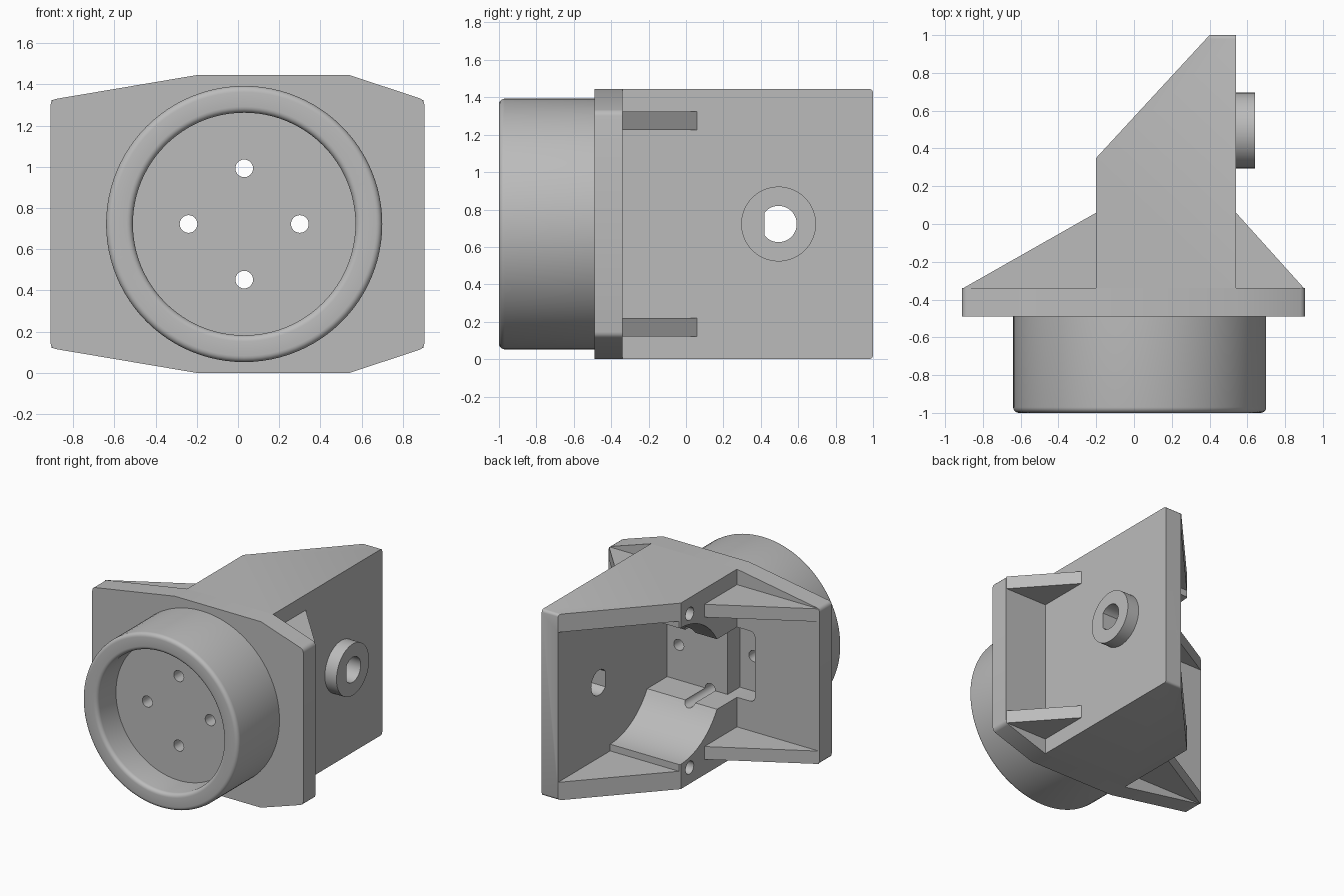
import bpy, bmesh
from math import sin, cos, pi, asin, radians

cube = bpy.data.objects.get("Cube")
if cube:
    bpy.data.objects.remove(cube, do_unlink=True)

grey = bpy.data.materials.new("plain_grey")
grey.use_nodes = True
GREY = (0.5, 0.5, 0.5, 1)
grey.diffuse_color = GREY
grey.node_tree.nodes["Principled BSDF"].inputs["Base Color"].default_value = GREY

CX, CZ = 0.03, 0.7225          # axis of the round socket
HEIGHT = 2 * CZ
PLACE = {"x": lambda a, b, t: (t, a, b),
         "y": lambda a, b, t: (a, t, b),
         "z": lambda a, b, t: (a, b, t)}


def finish(name, bm):
    bmesh.ops.recalc_face_normals(bm, faces=bm.faces)
    mesh = bpy.data.meshes.new(name)
    bm.to_mesh(mesh)
    bm.free()
    mesh.materials.append(grey)
    ob = bpy.data.objects.new(name, mesh)
    bpy.context.collection.objects.link(ob)
    return ob


def prism(name, points, axis, lo, hi, bevel_rule=None, width=0.02):
    """Extrude a flat outline along an axis, optionally rounding some edges."""
    bm = bmesh.new()
    low, high = ([bm.verts.new(PLACE[axis](a, b, t)) for a, b in points] for t in (lo, hi))
    bm.faces.new(low)
    bm.faces.new(high)
    n = len(points)
    for i in range(n):
        j = (i + 1) % n
        bm.faces.new((low[i], low[j], high[j], high[i]))
    if bevel_rule:
        edges = [e for e in bm.edges if bevel_rule(*(v.co for v in e.verts))]
        bmesh.ops.bevel(bm, geom=edges, offset=width, segments=3, profile=0.5, affect="EDGES")
    return finish(name, bm)


def arc(ca, cb, r, start, end, steps):
    return [(ca + r * cos(start + (end - start) * i / steps),
             cb + r * sin(start + (end - start) * i / steps)) for i in range(steps + 1)]


def circle(ca, cb, r, n=32):
    return arc(ca, cb, r, 0, 2 * pi, n)[:-1]


def rect(a0, b0, a1, b1):
    return [(a0, b0), (a1, b0), (a1, b1), (a0, b1)]


def activate(ob):
    bpy.ops.object.select_all(action="DESELECT")
    ob.select_set(True)
    bpy.context.view_layer.objects.active = ob


def cut(ob, *cutters):
    for cutter in cutters:
        cutter.hide_render = True
        mod = ob.modifiers.new("cut", "BOOLEAN")
        mod.operation, mod.solver, mod.object = "DIFFERENCE", "EXACT", cutter
        activate(ob)
        bpy.ops.object.modifier_apply(modifier=mod.name)
        bpy.data.objects.remove(cutter, do_unlink=True)


def smooth(ob):
    activate(ob)
    bpy.ops.object.shade_smooth_by_angle(angle=radians(35))


def cut_bolt_holes(ob):
    # four through holes around the socket axis
    for da, db in ((1, 0), (-1, 0), (0, 1), (0, -1)):
        cut(ob, prism("hole_cutter", circle(CX + 0.27 * da, CZ + 0.27 * db, 0.043, 24),
                      "y", -1.1, 0.3))


# round socket: lathed cup with a rounded rim
FRONT, FLOOR, BACK, R_OUT, R_IN, RIM = -1, -0.77, -0.49, 0.67, 0.54, 0.03
profile = [(0, BACK), (R_OUT, BACK)]
profile += arc(R_OUT - RIM, FRONT + RIM, RIM, 0, -pi / 2, 5)
profile += arc(R_IN + RIM, FRONT + RIM, RIM, -pi / 2, -pi, 5)
profile += [(R_IN, FLOOR), (0, FLOOR)]
bm = bmesh.new()
verts = [bm.verts.new((CX + r, y, CZ)) for r, y in profile]
edges = [bm.edges.new(pair) for pair in zip(verts, verts[1:])]
bmesh.ops.spin(bm, geom=verts + edges, cent=(CX, 0, CZ), axis=(0, 1, 0),
               angle=2 * pi, steps=96, use_merge=True)
bmesh.ops.remove_doubles(bm, verts=bm.verts, dist=0.0001)
socket = finish("round_socket", bm)
cut_bolt_holes(socket)
smooth(socket)

# flange plate with tapered corners and a pocket in its back
half = [(-0.91, 0.12), (-0.2, 0), (0.54, 0), (0.905, 0.12)]
outline = half + [(x, HEIGHT - z) for x, z in reversed(half)]
flange = prism("flange_plate", outline, "y", BACK, -0.34,
               lambda p, q: abs(p.x) > 0.9 and abs(p.y - q.y) > 0.1, 0.025)
LEDGE = 0.45
cut(flange, prism("pocket_cutter", rect(-0.355, LEDGE, -0.12, HEIGHT - LEDGE), "y", -0.6, -0.2,
                  lambda p, q: p.x < -0.3 and abs(p.y - q.y) > 0.1, 0.04))
cut_bolt_holes(flange)
smooth(flange)

# wedge housing, hollowed by a cradle-shaped cavity open at the back and one side
plan = [(-0.2, -0.34), (0.54, -0.34), (0.54, 1), (0.4, 1), (-0.2, 0.35)]
housing = prism("wedge_housing", plan, "z", 0, HEIGHT,
                lambda p, q: p.y > 0.99 and q.y > 0.99 and abs(p.x - q.x) > 0.1)
FLOOR_Z, CRADLE_Y, CRADLE_R = 0.14, 0.36, 0.53
end = pi + asin((CZ - LEDGE) / CRADLE_R)
lower = [(1.2, FLOOR_Z), (CRADLE_Y, FLOOR_Z)]
lower += arc(CRADLE_Y, CZ, CRADLE_R, 1.5 * pi, end, 16) + [(-0.4, LEDGE)]
cavity = lower + [(y, HEIGHT - z) for y, z in reversed(lower)]
cut(housing, prism("cavity_cutter", cavity, "x", -0.6, 0.4))
cut_bolt_holes(housing)
# blind screw holes in the open side
for z in (0.125, HEIGHT - 0.125):
    cut(housing, prism("screw_cutter", circle(0.24, z, 0.05, 24), "x", -0.3, 0.15))

# shaft hub with a D-shaped bore that passes through the side wall
HUB_Y, BORE_R, FLAT = 0.495, 0.097, 0.42
hub = prism("shaft_hub", circle(HUB_Y, CZ, 0.2, 64), "x", 0.54, 0.64)
turn = pi - asin(0.63)
for ob in (hub, housing):
    bore = arc(HUB_Y, CZ, BORE_R, -turn, turn, 28)
    cut(ob, prism("bore_cutter", [(max(y, FLAT), z) for y, z in bore], "x", 0.3, 0.8))
    smooth(ob)

# four triangular gussets bracing the housing to the flange
for side, inner, outer in (("left", 0.54, 0.9), ("right", -0.2, -0.905)):
    for level, z in (("lower", 0.12), ("upper", HEIGHT - 0.22)):
        prism(f"{side}_{level}_gusset", [(inner, -0.34), (outer, -0.34), (inner, 0.06)],
              "z", z, z + 0.1)
